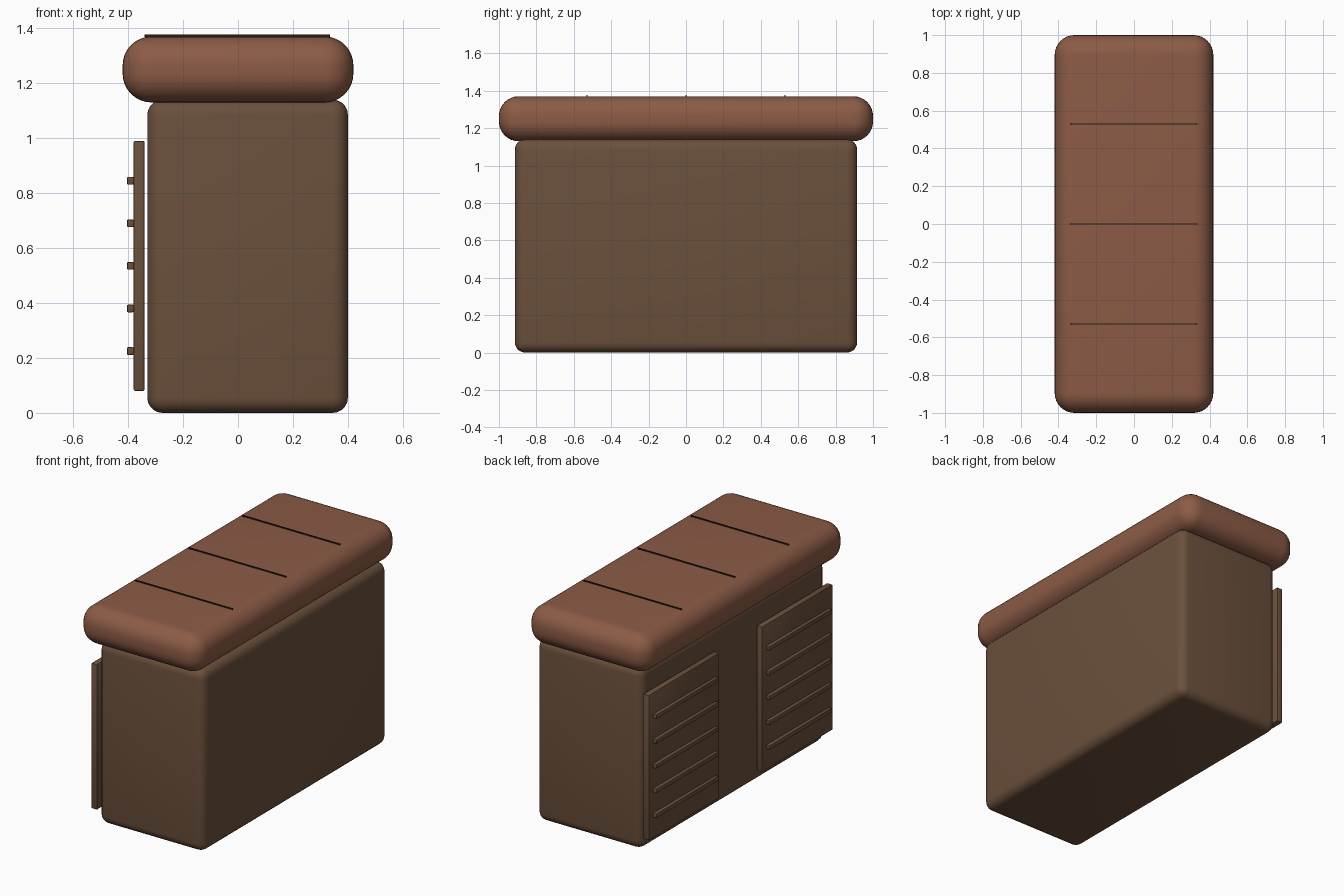
import bpy
import bmesh
import math

# Remove the default cube only
default = bpy.data.objects.get("Cube")
if default:
    bpy.data.objects.remove(default, do_unlink=True)


def material(name, colour):
    m = bpy.data.materials.new(name)
    m.use_nodes = True
    m.diffuse_color = (*colour, 1)
    m.node_tree.nodes["Principled BSDF"].inputs["Base Color"].default_value = (*colour, 1)
    return m


WOOD = material("dark brown wood", (0.147, 0.080, 0.045))
LEATHER = material("reddish brown leather", (0.262, 0.105, 0.061))
SEAM = material("dark seam", (0.021, 0.012, 0.008))


def box(name, xs, ys, zs, mat, radius=0, segments=1):
    """Box between the given limits, with rounded edges if radius is set."""
    centre = [sum(r) / 2 for r in (xs, ys, zs)]
    size = [r[1] - r[0] for r in (xs, ys, zs)]
    bm = bmesh.new()
    bmesh.ops.create_cube(bm, size=1)
    bmesh.ops.scale(bm, vec=size, verts=bm.verts)
    mesh = bpy.data.meshes.new(name)
    bm.to_mesh(mesh)
    bm.free()
    mesh.materials.append(mat)
    obj = bpy.data.objects.new(name, mesh)
    obj.location = centre
    bpy.context.collection.objects.link(obj)
    if radius:
        bevel = obj.modifiers.new("rounded edges", "BEVEL")
        bevel.width = radius
        bevel.segments = segments
        bpy.ops.object.select_all(action="DESELECT")
        obj.select_set(True)
        bpy.context.view_layer.objects.active = obj
        bpy.ops.object.modifier_apply(modifier=bevel.name)
        bpy.ops.object.shade_smooth_by_angle(angle=math.radians(40))
    return obj


# Cabinet body and padded top
box("body", (-0.33, 0.40), (-0.915, 0.915), (0, 1.14), WOOD, 0.055, 5)
box("cushion", (-0.42, 0.42), (-1, 1), (1.13, 1.37), LEATHER, 0.105, 8)

# Seams across the cushion
for i, y in enumerate((-0.53, 0, 0.53)):
    box(f"cushion_seam_{i + 1}", (-0.34, 0.335), (y - 0.003, y + 0.003),
        (1.369, 1.377), SEAM)

# Two slatted doors on the right side
for side, y in (("front", -0.56), ("back", 0.56)):
    box(f"{side}_door", (-0.38, -0.34), (y - 0.35, y + 0.35), (0.08, 0.99), WOOD, 0.006, 2)
    for i in range(5):
        z = 0.225 + i * 0.155
        box(f"{side}_door_slat_{i + 1}", (-0.404, -0.38), (y - 0.31, y + 0.31),
            (z - 0.014, z + 0.014), WOOD, 0.004, 2)
